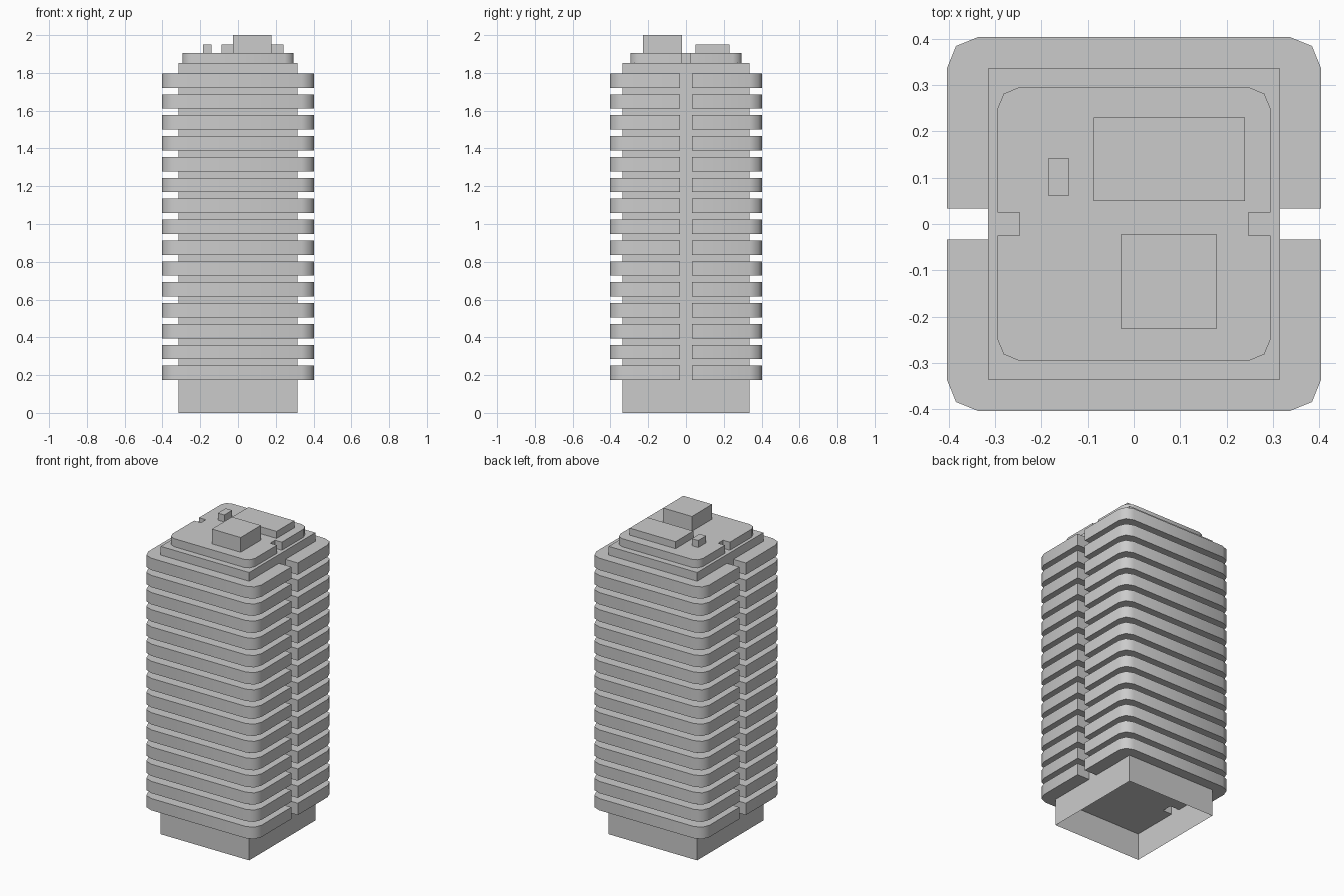
import bpy, bmesh
from math import radians

if "Cube" in bpy.data.objects:
    bpy.data.objects.remove(bpy.data.objects["Cube"])


def finish(name, bm, smooth=False):
    bmesh.ops.recalc_face_normals(bm, faces=bm.faces)
    mesh = bpy.data.meshes.new(name)
    bm.to_mesh(mesh)
    bm.free()
    obj = bpy.data.objects.new(name, mesh)
    bpy.context.collection.objects.link(obj)
    if smooth:
        bpy.ops.object.select_all(action='DESELECT')
        obj.select_set(True)
        bpy.context.view_layer.objects.active = obj
        bpy.ops.object.shade_smooth_by_angle(angle=radians(50))
    return obj


def box(name, x0, x1, y0, y1, z0, z1, open_bottom=False):
    bm = bmesh.new()
    bmesh.ops.create_cube(bm, size=1)
    for v in bm.verts:
        v.co = (x1 if v.co.x > 0 else x0,
                y1 if v.co.y > 0 else y0,
                z1 if v.co.z > 0 else z0)
    if open_bottom:
        low = [f for f in bm.faces if all(abs(v.co.z - z0) < 1e-6 for v in f.verts)]
        bmesh.ops.delete(bm, geom=low, context='FACES_ONLY')
    return finish(name, bm)


def plate(name, half, flat, mid, notch_x, notch_y, z0, z1):
    """Plate with two-segment corners and a notch in each x side."""
    quarter = [(notch_x, notch_y), (half, notch_y), (half, flat),
               (mid, mid), (flat, half)]
    right = [(x, -y) for x, y in reversed(quarter)] + quarter
    outline = right + [(-x, -y) for x, y in right]
    bm = bmesh.new()
    face = bm.faces.new([bm.verts.new((x, y, z0)) for x, y in outline])
    ext = bmesh.ops.extrude_face_region(bm, geom=[face], use_keep_orig=True)
    for g in ext['geom']:
        if isinstance(g, bmesh.types.BMVert):
            g.co.z = z1
    return finish(name, bm, smooth=True)


# Tower core, hollow and open underneath
box("core", -0.315, 0.315, -0.336, 0.336, 0, 1.853, open_bottom=True)

# Balcony slabs, one per floor
for i in range(15):
    z = 0.174 + i * 0.1105
    plate(f"balcony_slab_{i + 1:02d}", 0.403, 0.337, 0.384, 0.25, 0.033, z, z + 0.076)

# Roof cap and rooftop plant boxes
plate("roof_cap", 0.295, 0.248, 0.281, 0.247, 0.025, 1.853, 1.905)
box("plant_room", -0.087, 0.24, 0.05, 0.23, 1.903, 1.95)
box("vent_box", -0.186, -0.14, 0.061, 0.141, 1.903, 1.95)
box("lift_house", -0.027, 0.178, -0.227, -0.022, 1.903, 2.0)
